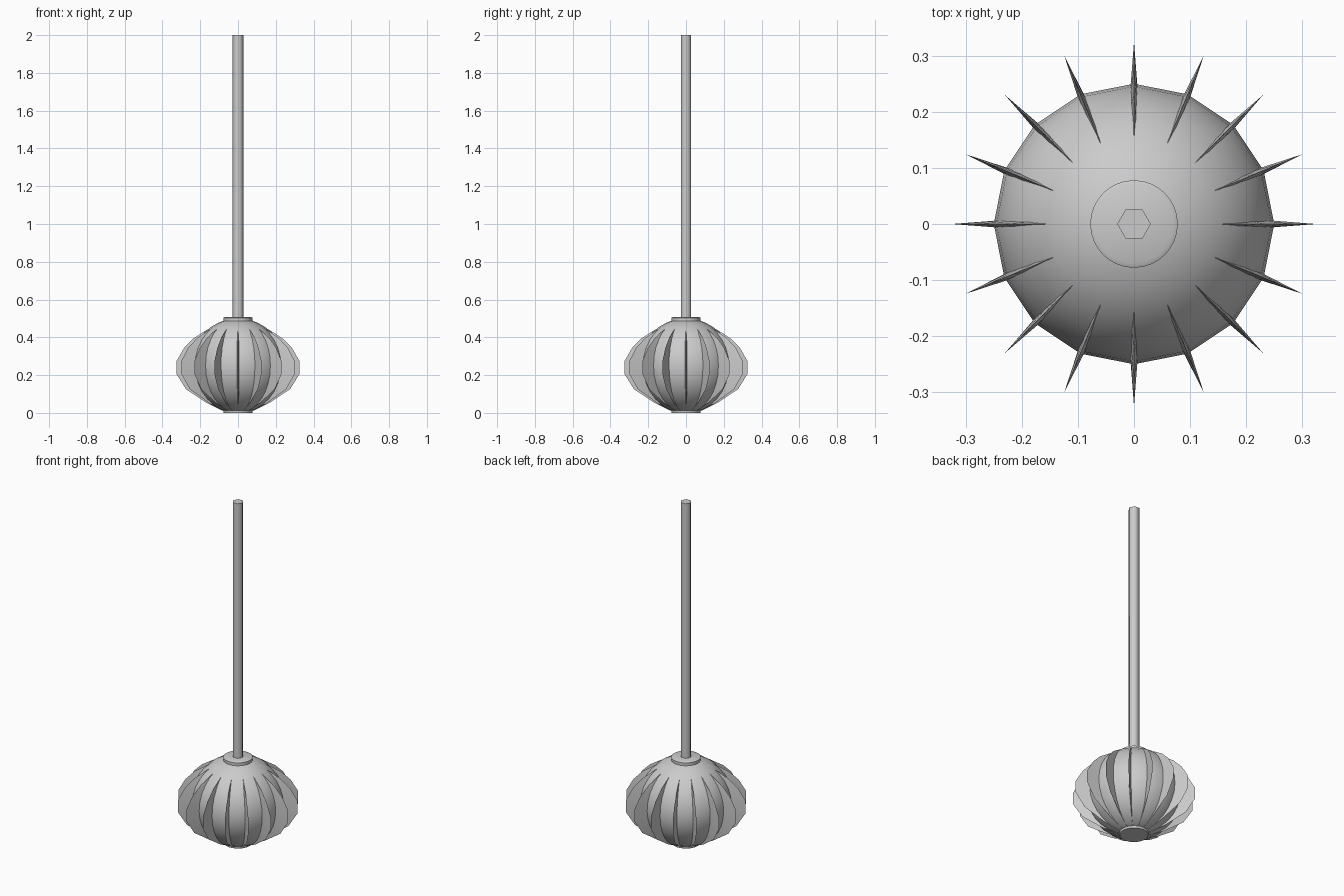
import bpy, bmesh, math
from mathutils import Matrix

if "Cube" in bpy.data.objects:
    bpy.data.objects.remove(bpy.data.objects["Cube"])

SIDES = 16
R = 0.25


def finish(name, bm, angle=None):
    bmesh.ops.recalc_face_normals(bm, faces=bm.faces)
    me = bpy.data.meshes.new(name)
    bm.to_mesh(me)
    bm.free()
    ob = bpy.data.objects.new(name, me)
    bpy.context.collection.objects.link(ob)
    if angle:
        bpy.ops.object.select_all(action='DESELECT')
        ob.select_set(True)
        bpy.context.view_layer.objects.active = ob
        bpy.ops.object.shade_smooth_by_angle(angle=math.radians(angle))
    return ob


def lathe(name, profile, n, angle):
    """Revolve (radius, z) points into a capped solid."""
    bm = bmesh.new()
    rings = [[bm.verts.new((r * math.cos(2 * math.pi * i / n),
                            r * math.sin(2 * math.pi * i / n), z))
              for i in range(n)] for r, z in profile]
    for a, b in zip(rings, rings[1:]):
        for i in range(n):
            j = (i + 1) % n
            bm.faces.new((a[i], a[j], b[j], b[i]))
    bm.faces.new(rings[0][::-1])
    bm.faces.new(rings[-1])
    return finish(name, bm, angle)


# round lamp body
bm = bmesh.new()
bmesh.ops.create_uvsphere(bm, u_segments=SIDES, v_segments=16, radius=R,
                          matrix=Matrix.Translation((0, 0, R)))
finish("lamp_body", bm, 40)

# collar, base disc and hexagonal hanging rod
lathe("top_collar", [(0.078, 0.475), (0.078, 0.503), (0.07, 0.507)], 32, 40)
lathe("bottom_disc", [(0.076, 0.0), (0.078, 0.012)], 32, 40)
lathe("hanging_rod", [(0.03, 0.48), (0.03, 2.0)], 6, 65)

# wedge-shaped fins around the body: sharp outer edge, thicker root
outer = [(0.075, 0.482), (0.165, 0.44), (0.235, 0.395), (0.285, 0.345),
         (0.325, 0.275), (0.325, 0.205), (0.275, 0.125), (0.17, 0.055),
         (0.075, 0.008)]
bm = bmesh.new()
for k in range(SIDES):
    rot = Matrix.Rotation(2 * math.pi * k / SIDES, 4, 'Z')
    rows = []
    for r, z in outer:
        # root lies just inside the sphere, towards its centre
        d = math.hypot(r, z - R)
        s = 0.235 / d
        ri, zi = r * s, R + (z - R) * s
        w = 0.004 + 0.003 * r / 0.325
        rows.append([bm.verts.new(rot @ v) for v in (
            Matrix.Translation((r, 0, z)).translation,
            Matrix.Translation((ri, w, zi)).translation,
            Matrix.Translation((ri, -w, zi)).translation)])
    for a, b in zip(rows, rows[1:]):
        for i in range(3):
            j = (i + 1) % 3
            bm.faces.new((a[i], a[j], b[j], b[i]))
    bm.faces.new(rows[0])
    bm.faces.new(rows[-1][::-1])
finish("fins", bm, 30)
